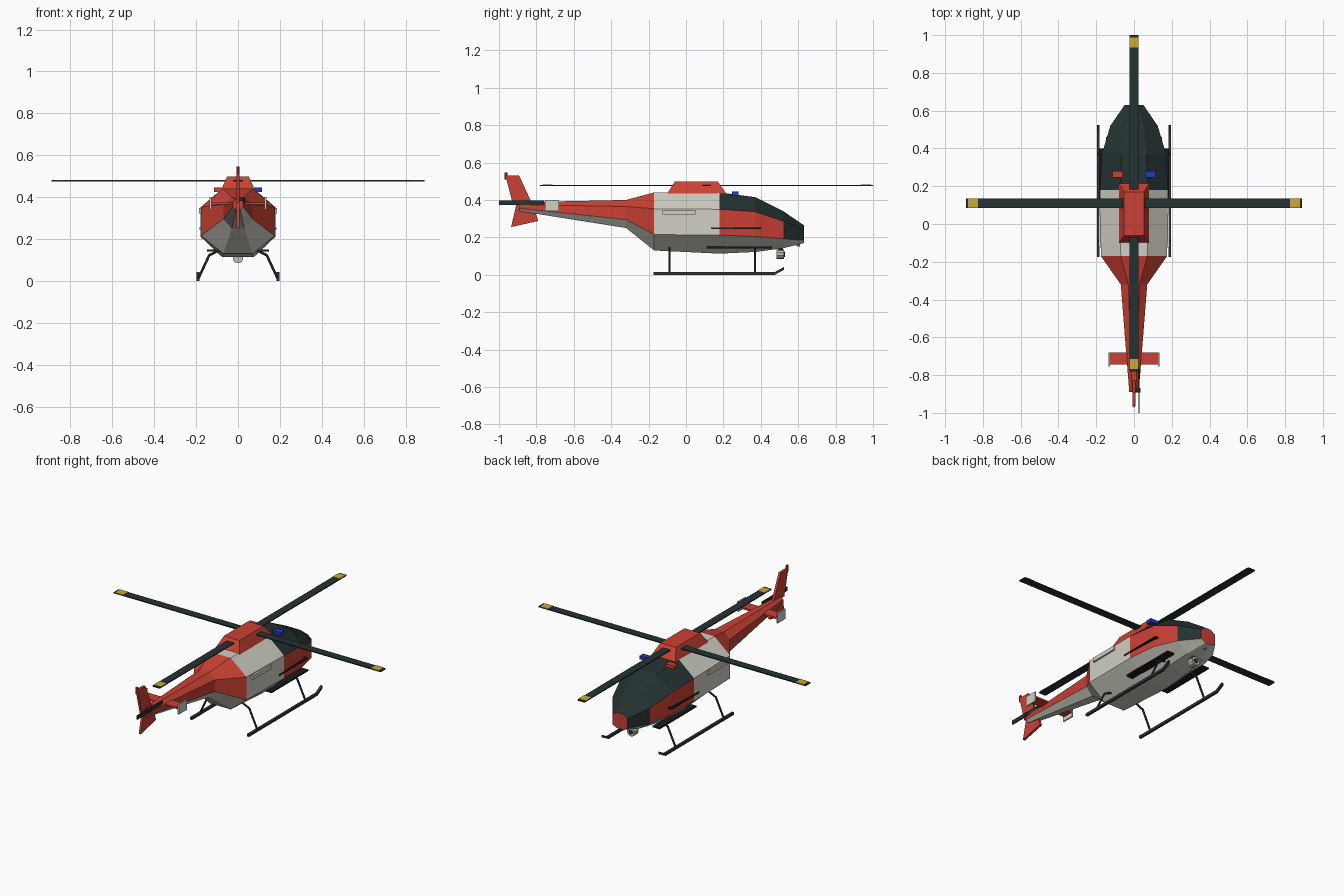
import bpy, bmesh, math
from mathutils import Vector

if "Cube" in bpy.data.objects:
    bpy.data.objects.remove(bpy.data.objects["Cube"])


def material(name, rgb):
    m = bpy.data.materials.new(name)
    m.diffuse_color = (*rgb, 1)
    m.use_nodes = True
    m.node_tree.nodes["Principled BSDF"].inputs["Base Color"].default_value = m.diffuse_color
    return m


RED = material("red paint", (0.60, 0.052, 0.034))
WHITE = material("off white paint", (0.64, 0.63, 0.55))
GLASS = material("dark glass", (0.017, 0.031, 0.031))
METAL = material("dark metal", (0.035, 0.035, 0.042))
BLACK = material("black rubber", (0.010, 0.011, 0.012))
YELLOW = material("yellow tip", (0.62, 0.40, 0.035))
BLUE = material("blue light", (0.012, 0.045, 0.50))
GREY = material("light grey", (0.50, 0.50, 0.48))


def finish(name, bm, *mats):
    bmesh.ops.recalc_face_normals(bm, faces=bm.faces)
    me = bpy.data.meshes.new(name)
    bm.to_mesh(me)
    bm.free()
    ob = bpy.data.objects.new(name, me)
    for m in mats:
        me.materials.append(m)
    bpy.context.collection.objects.link(ob)
    return ob


def box(name, x, y, z, mat):
    """Box given by its (min, max) range on each axis."""
    bm = bmesh.new()
    bmesh.ops.create_cube(bm, size=1)
    for v in bm.verts:
        v.co = [r[0] if c < 0 else r[1] for c, r in zip(v.co, (x, y, z))]
    return finish(name, bm, mat)


def rod(name, a, b, r, mat, sides=8):
    """Straight rod between two points."""
    a, b = Vector(a), Vector(b)
    bm = bmesh.new()
    bmesh.ops.create_cone(bm, cap_ends=True, segments=sides, radius1=r, radius2=r, depth=(b - a).length)
    ob = finish(name, bm, mat)
    ob.rotation_mode = 'QUATERNION'
    ob.rotation_quaternion = (b - a).to_track_quat('Z', 'Y')
    ob.location = (a + b) / 2
    return ob


def loft(name, rings, mats, rule=lambda j, c: 0):
    """Skin a list of closed rings; rule picks the material by side index and face centre."""
    bm = bmesh.new()
    rows = [[bm.verts.new(p) for p in ring] for ring in rings]
    n = len(rows[0])
    for a, b in zip(rows, rows[1:]):
        for j in range(n):
            k = (j + 1) % n
            f = bm.faces.new((a[j], a[k], b[k], b[j]))
            f.material_index = rule(j, f.calc_center_median())
    bm.faces.new(rows[0])
    bm.faces.new(rows[-1])
    return finish(name, bm, *mats)


# Fuselage and tail boom: y, half width, flat half width, top, upper chine, lower chine, bottom
stations = [
    (-0.89, 0.025, 0.010, 0.388, 0.375, 0.355, 0.34),
    (-0.32, 0.070, 0.030, 0.40, 0.365, 0.295, 0.25),
    (-0.17, 0.175, 0.070, 0.44, 0.353, 0.215, 0.13),
    (0.18, 0.180, 0.075, 0.44, 0.35, 0.212, 0.113),
    (0.37, 0.170, 0.065, 0.415, 0.337, 0.205, 0.122),
    (0.52, 0.125, 0.050, 0.34, 0.287, 0.192, 0.142),
    (0.63, 0.050, 0.020, 0.265, 0.243, 0.185, 0.17)]


def section(y, w, t, top, up, low, bot):
    half = [(t, top), (w, up), (w, low), (t, bot)]
    return [(x, y, z) for x, z in half] + [(-x, y, z) for x, z in reversed(half)]


def fuselage_paint(j, c):
    if j in (2, 3, 4):                      # belly
        return 1
    if c.y < -0.17:                         # tail
        return 0
    if c.y < 0.18:                          # cabin
        return 1
    return 0 if j in (1, 5) and c.y < 0.52 else 2   # doors, canopy


loft("fuselage", [section(*s) for s in stations], (RED, WHITE, GLASS), fuselage_paint)

# Engine cowl
loft("engine_cowl", [[(-w, y0, z), (w, y0, z), (w, y1, z), (-w, y1, z)] for w, y0, y1, z in
                     ((0.08, -0.10, 0.215, 0.435), (0.052, -0.06, 0.17, 0.498))], (RED,))

# Main rotor: four blades with yellow bands on top
for i in range(4):
    parts = [box(f"rotor_blade_{i}", (0, 0.89), (-0.024, 0.024), (-0.003, 0.003), GLASS),
             box(f"blade_tip_band_{i}", (0.825, 0.878), (-0.0242, 0.0242), (0.002, 0.0045), YELLOW)]
    for p in parts:
        p.location = (0, 0.11, 0.478)
        p.rotation_euler.z = i * math.pi / 2

# Tail fins, cut from side profiles
for name, prof in (("upper_fin", [(-0.965, 0.53), (-0.892, 0.53), (-0.825, 0.385), (-0.925, 0.375)]),
                   ("lower_fin", [(-0.905, 0.385), (-0.825, 0.39), (-0.79, 0.288), (-0.935, 0.255)])):
    loft(name, [[(x, y, z) for y, z in prof] for x in (-0.007, 0.007)], (RED,))
rod("fin_beacon", (0, -0.963, 0.51), (0, -0.963, 0.547), 0.008, RED)

# Tail rotor
box("tail_rotor_blades", (0.023, 0.029), (-1.0, -0.76), (0.373, 0.397), GLASS)
rod("tail_rotor_hub", (0, -0.88, 0.385), (0.034, -0.88, 0.385), 0.012, METAL)

# Stabiliser
box("stabiliser", (-0.13, 0.13), (-0.745, -0.68), (0.364, 0.374), RED)

# Nose camera and lamp
rod("nose_camera", (0, 0.485, 0.11), (0, 0.525, 0.11), 0.026, GREY, 10)
rod("camera_lens", (0, 0.524, 0.11), (0, 0.529, 0.11), 0.014, METAL, 10)
rod("camera_mount", (0, 0.505, 0.11), (0, 0.505, 0.15), 0.014, METAL)
rod("nose_lamp", (0, 0.60, 0.152), (0, 0.60, 0.18), 0.009, GREY)

# Mirrored side parts
for side, s in (("left", -1), ("right", 1)):
    def xr(a, b):
        return sorted((s * a, s * b))

    box(f"{side}_stabiliser_plate", xr(0.127, 0.135), (-0.755, -0.68), (0.34, 0.40), WHITE)
    box(f"{side}_side_locker", xr(0.165, 0.187), (-0.125, 0.05), (0.322, 0.347), WHITE)
    box(f"{side}_door_rail", xr(0.16, 0.184), (0.135, 0.40), (0.246, 0.254), BLACK)
    box(f"{side}_step", xr(0.10, 0.147), (0.11, 0.46), (0.141, 0.150), BLACK)
    box(f"{side}_roof_light", xr(0.06, 0.115), (0.245, 0.28), (0.425, 0.445), BLUE if s > 0 else RED)
    # Skid with upturned toe and two struts
    path = [(-0.175, 0.009), (0.475, 0.009), (0.525, 0.036)]
    loft(f"{side}_skid", [[(s * 0.190 + dx, y, z + dz) for dx, dz in
                           ((-0.007, -0.009), (0.007, -0.009), (0.007, 0.006), (-0.007, 0.006))]
                          for y, z in path], (METAL,))
    for where, y in (("rear", -0.088), ("front", 0.37)):
        rod(f"{side}_{where}_strut", (s * 0.19, y, 0.01), (s * 0.136, y, 0.125), 0.006, METAL, 6)
        rod(f"{side}_{where}_strut_arm", (s * 0.137, y, 0.123), (s * 0.08, y, 0.150), 0.006, METAL, 6)
